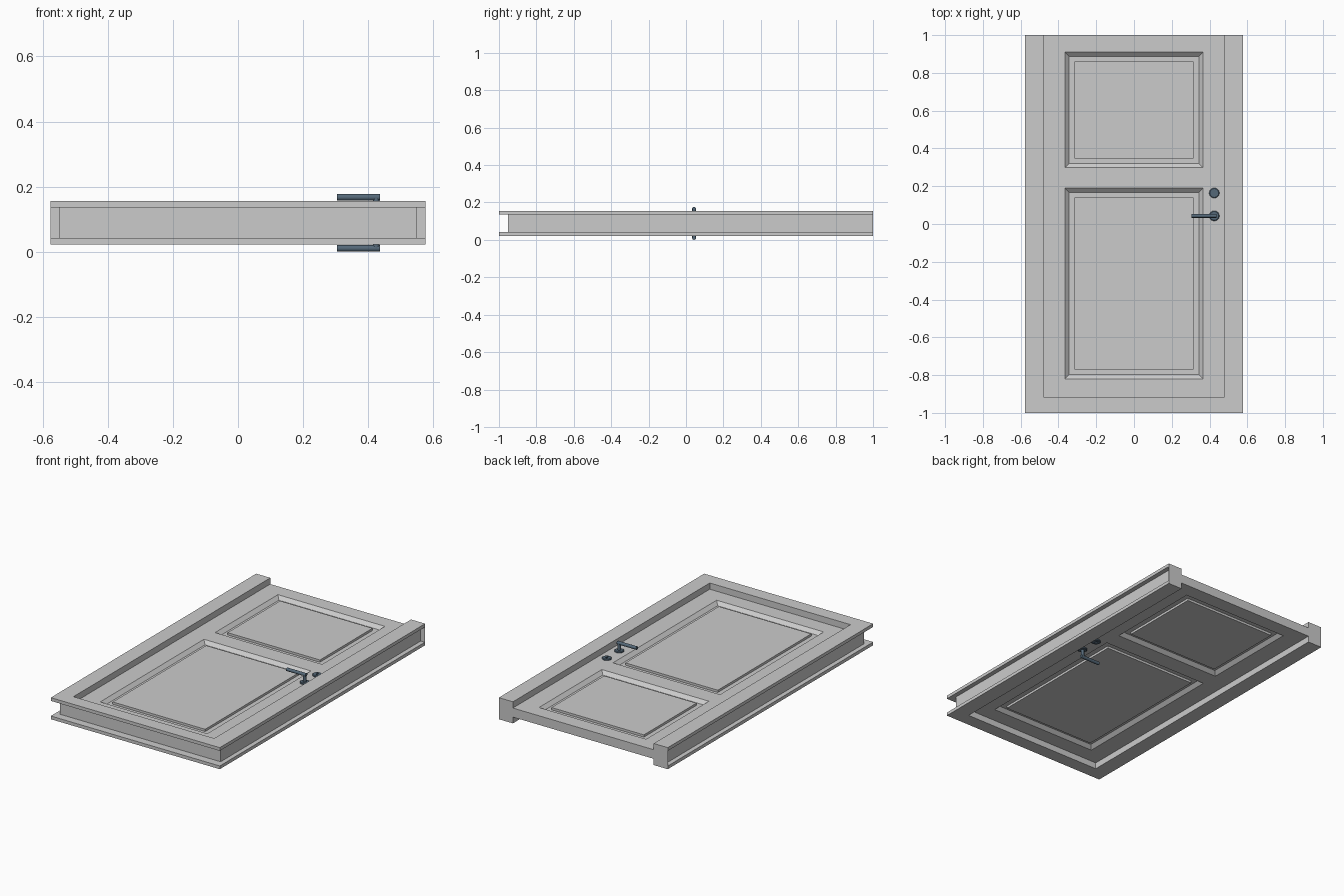
import bpy, bmesh, math
from mathutils import Matrix, Vector

if "Cube" in bpy.data.objects:
    bpy.data.objects.remove(bpy.data.objects["Cube"])

MID = 0.0885          # mid-plane of the lying door; everything mirrors about it
HALF = 0.0665         # half depth of the frame
GROOVE = 0.0465       # half height of the outer frame groove
FACE = 0.028          # half thickness of the door leaf

steel = bpy.data.materials.new("dark_steel")
steel.diffuse_color = (0.09, 0.14, 0.19, 1)
steel.use_nodes = True
steel.node_tree.nodes["Principled BSDF"].inputs["Base Color"].default_value = steel.diffuse_color


def finish(name, bm, mirror=True, mat=None, normals=True):
    if normals:
        bmesh.ops.recalc_face_normals(bm, faces=bm.faces)
    mesh = bpy.data.meshes.new(name)
    bm.to_mesh(mesh)
    bm.free()
    ob = bpy.data.objects.new(name, mesh)
    bpy.context.collection.objects.link(ob)
    ob.location.z = MID
    if mat:
        mesh.materials.append(mat)
    if mirror:
        m = ob.modifiers.new("both_sides", 'MIRROR')
        m.use_axis = (False, False, True)
        m.merge_threshold = 0.0001
    return ob


def smooth(ob):
    bpy.ops.object.select_all(action='DESELECT')
    ob.select_set(True)
    bpy.context.view_layer.objects.active = ob
    bpy.ops.object.shade_smooth_by_angle(angle=math.radians(35))


def add_box(bm, lo, hi):
    lo, hi = Vector(lo), Vector(hi)
    mat = Matrix.Translation((lo + hi) / 2) @ Matrix.Diagonal((*(hi - lo), 1))
    bmesh.ops.create_cube(bm, size=1, matrix=mat)


def lathe(name, x, y, profile, mat):
    # solid of revolution about a vertical axis from (radius, z) points
    bm = bmesh.new()
    n = 32
    rings = [[bm.verts.new((x + r * math.cos(2 * math.pi * i / n),
                            y + r * math.sin(2 * math.pi * i / n), z))
              for i in range(n)] for r, z in profile]
    for a, b in zip(rings, rings[1:]):
        for i in range(n):
            j = (i + 1) % n
            bm.faces.new((a[i], a[j], b[j], b[i]))
    bm.faces.new(rings[0])
    bm.faces.new(rings[-1])
    return finish(name, bm, True, mat)


# Frame: grooved profile (x, y, z) swept round three sides, open at the foot
profile = [(0.48, -0.917, -HALF), (0.576, -1, -HALF), (0.576, -1, -GROOVE),
           (0.548, -0.952, -GROOVE), (0.548, -0.952, GROOVE),
           (0.576, -1, GROOVE), (0.576, -1, HALF), (0.48, -0.917, HALF)]
bm = bmesh.new()
rings = [[bm.verts.new((s * x, y if corner else 1, z)) for x, y, z in profile]
         for s, corner in ((-1, 0), (-1, 1), (1, 1), (1, 0))]
for a, b in zip(rings, rings[1:]):
    for i in range(len(profile)):
        j = (i + 1) % len(profile)
        bm.faces.new((a[i], a[j], b[j], b[i]))
bm.faces.new(rings[0])
bm.faces.new(rings[-1])
finish("door_frame", bm, mirror=False)

# Thin plates closing the groove at the foot of the frame
for s, side in ((-1, "left"), (1, "right")):
    bm = bmesh.new()
    xs = sorted((s * 0.548, s * 0.576))
    add_box(bm, (xs[0], 0.996, -GROOVE), (xs[1], 1, GROOVE))
    finish("groove_end_" + side, bm, mirror=False)

# Door leaf: half thickness with two sunk, raised-field panels, then mirrored
bm = bmesh.new()
xs = [-0.48, -0.365, 0.365, 0.48]
ys = [-0.917, -0.82, 0.19, 0.298, 0.91, 1]
grid = [[bm.verts.new((x, y, FACE)) for y in ys] for x in xs]
steps = [(0.022, FACE - 0.02), (0.05, FACE - 0.02), (0.05, FACE - 0.006)]
for i in range(3):
    for j in range(5):
        cell = [grid[i][j], grid[i + 1][j], grid[i + 1][j + 1], grid[i][j + 1]]
        if i == 1 and j in (1, 3):
            x0, x1, y0, y1 = xs[1], xs[2], ys[j], ys[j + 1]
            for d, z in steps:
                ring = [bm.verts.new((x, y, z)) for x, y in
                        ((x0 + d, y0 + d), (x1 - d, y0 + d),
                         (x1 - d, y1 - d), (x0 + d, y1 - d))]
                for k in range(4):
                    m = (k + 1) % 4
                    bm.faces.new((cell[k], cell[m], ring[m], ring[k]))
                cell = ring
        bm.faces.new(cell)
rim = [e for e in bm.edges if e.is_boundary]
skirt = bmesh.ops.extrude_edge_only(bm, edges=rim)
for g in skirt["geom"]:
    if isinstance(g, bmesh.types.BMVert):
        g.co.z = 0
finish("door_leaf", bm)

# Lever handle: rosette, neck and rod on both faces
HX, HY, KY = 0.425, 0.043, 0.164
ROD_Z, ROD_R = 0.0785, 0.01
plate = [(0.027, FACE - 0.002), (0.027, FACE + 0.005), (0.023, FACE + 0.008)]
smooth(lathe("handle_rosette", HX, HY, plate, steel))
smooth(lathe("handle_neck", HX, HY, [(0.01, FACE), (0.01, ROD_Z)], steel))

bm = bmesh.new()
bmesh.ops.create_cone(bm, cap_ends=True, segments=24, radius1=ROD_R,
                      radius2=ROD_R, depth=0.132,
                      matrix=Matrix.Translation((0.37, HY, ROD_Z)) @
                      Matrix.Rotation(math.pi / 2, 4, 'Y'))
smooth(finish("handle_lever", bm, True, steel))

# Key rosette with a keyhole cut into it
key = lathe("key_rosette", HX, KY, plate, steel)
bm = bmesh.new()
pts = [(0.006 * math.cos(math.radians(a)), 0.005 + 0.006 * math.sin(math.radians(a)))
       for a in range(-50, 231, 20)] + [(-0.003, -0.012), (0.003, -0.012)]
face = bm.faces.new([bm.verts.new((HX + x, KY + y, FACE + 0.002)) for x, y in pts])
up = bmesh.ops.extrude_face_region(bm, geom=[face])
for g in up["geom"]:
    if isinstance(g, bmesh.types.BMVert):
        g.co.z += 0.02
cutter = finish("keyhole_cutter", bm, mirror=False)
cutter.hide_render = True
cutter.display_type = 'WIRE'
cut = key.modifiers.new("keyhole", 'BOOLEAN')
cut.operation = 'DIFFERENCE'
cut.object = cutter
key.modifiers.move(1, 0)
smooth(key)
